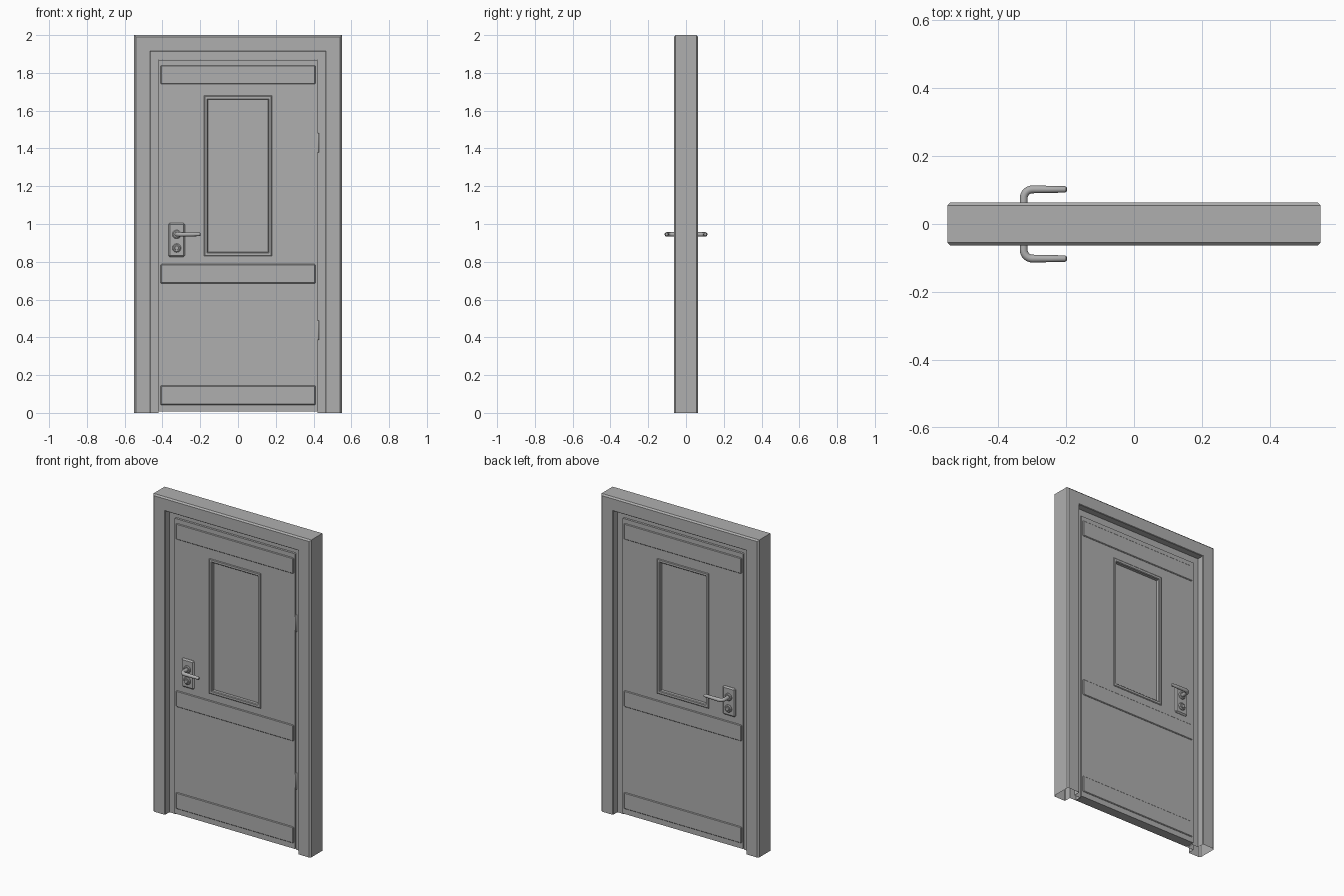
import bpy, bmesh, math
from mathutils import Vector

if "Cube" in bpy.data.objects:
    bpy.data.objects.remove(bpy.data.objects["Cube"])

# Darker grey shared by all parts
GREY = bpy.data.materials.new("dark_grey")
GREY.diffuse_color = (0.43, 0.43, 0.43, 1)
GREY.use_nodes = True
GREY.node_tree.nodes["Principled BSDF"].inputs["Base Color"].default_value = GREY.diffuse_color


def finish(name, bm, smooth=False):
    bmesh.ops.recalc_face_normals(bm, faces=bm.faces[:])
    me = bpy.data.meshes.new(name)
    bm.to_mesh(me)
    bm.free()
    me.materials.append(GREY)
    ob = bpy.data.objects.new(name, me)
    bpy.context.collection.objects.link(ob)
    if smooth:
        bpy.context.view_layer.objects.active = ob
        ob.select_set(True)
        bpy.ops.object.shade_smooth_by_angle(angle=math.radians(35))
        ob.select_set(False)
    return ob


def loft(name, rects, closed=True, cyclic=True):
    """Join a chain of rectangles (half width, bottom, top, y); closed=False leaves the bottom side open."""
    bm = bmesh.new()
    rings = [[bm.verts.new(p) for p in ((-w, y, a), (-w, y, b), (w, y, b), (w, y, a))]
             for w, a, b, y in rects]
    for i in range(len(rings) if cyclic else len(rings) - 1):
        r, q = rings[i], rings[(i + 1) % len(rings)]
        for j in range(4 if closed else 3):
            k = (j + 1) % 4
            bm.faces.new((r[j], r[k], q[k], q[j]))
    return finish(name, bm)


def box(name, x0, x1, y0, y1, z0, z1):
    bm = bmesh.new()
    bmesh.ops.create_cube(bm, size=1)
    for v in bm.verts:
        v.co = Vector(((x0 + x1) / 2 + v.co.x * (x1 - x0),
                       (y0 + y1) / 2 + v.co.y * (y1 - y0),
                       (z0 + z1) / 2 + v.co.z * (z1 - z0)))
    return finish(name, bm)


def tube(name, path, radii, sides=20):
    """Round tube along a path, capped at both ends."""
    bm = bmesh.new()
    rings = []
    for i, p in enumerate(path):
        t = (path[min(i + 1, len(path) - 1)] - path[max(i - 1, 0)]).normalized()
        ref = Vector((0, 0, 1)) if abs(t.z) < 0.9 else Vector((1, 0, 0))
        u = t.cross(ref).normalized()
        v = t.cross(u)
        rings.append([bm.verts.new(p + radii[i] * (math.cos(a) * u + math.sin(a) * v))
                      for a in (2 * math.pi * k / sides for k in range(sides))])
    for r, q in zip(rings, rings[1:]):
        for k in range(sides):
            n = (k + 1) % sides
            bm.faces.new((r[k], r[n], q[n], q[k]))
    bm.faces.new(rings[0])
    bm.faces.new(rings[-1])
    return finish(name, bm, True)


def bevel(ob, width, segments=1):
    m = ob.modifiers.new("bevel", 'BEVEL')
    m.width, m.segments = width, segments
    return ob


# Door frame: chamfered outer block with a central stop, open at the floor
W, D, C, STOP = 0.55, 0.064, 0.009, 0.02
profile = [(0, -D + C), (C, -D), (0.083, -D), (0.086, -D + 0.003), (0.086, -STOP), (0.13, -STOP)]
profile += [(d, -y) for d, y in reversed(profile)]
loft("door_frame", [(W - d, 0, 2 - d, y) for d, y in profile], closed=False)

# Door leaf with a window opening
F = 0.03
outer, hole = (0.42, 0.008, 1.868), (0.162, 0.848, 1.662)
loft("door_leaf", [outer + (-F,), hole + (-F,), hole + (F,), outer + (F,)])
box("window_pane", -0.163, 0.163, -0.012, 0.012, 0.847, 1.663)

# Parts repeated on the front and back
HX, HZ = -0.325, 0.945
for s, side in ((-1, "front"), (1, "back")):
    # Window trim
    a, b = 0.83, 1.68
    steps = [(0, F - 0.002), (0.0, F + 0.001), (0.004, F + 0.004),
             (0.017, F + 0.004), (0.021, F), (0.021, 0.011)]
    loft(f"window_trim_{side}", [(0.18 - d, a + d, b - d, s * y) for d, y in steps], cyclic=False)

    # Raised horizontal bands
    for part, z0, z1 in (("lower", 0.042, 0.145), ("middle", 0.685, 0.787), ("upper", 1.74, 1.84)):
        ys = sorted((s * (F - 0.005), s * (F + 0.005)))
        bevel(box(f"{part}_band_{side}", -0.41, 0.41, *ys, z0, z1), 0.004)

    # Handle plate
    ys = sorted((s * (F - 0.008), s * (F + 0.01)))
    bevel(box(f"handle_plate_{side}", HX - 0.044, HX + 0.044, *ys, 0.825, 1.005), 0.008)

    # Lever handle: collar, then a stem bending into the grip
    def at(y, z=HZ):
        return Vector((HX, s * y, z))
    tube(f"handle_collar_{side}", [at(F), at(0.044), at(0.048)], [0.023, 0.023, 0.018], 24)
    R, Y = 0.026, 0.102
    path = [at(0.04), at(0.06)]
    for k in range(9):
        t = math.pi / 2 * k / 8
        path.append(Vector((HX + R * (1 - math.cos(t)), s * (Y - R + R * math.sin(t)), HZ)))
    path += [Vector((x, s * Y, HZ)) for x in (-0.25, -0.204, -0.2, -0.198)]
    tube(f"lever_handle_{side}", path, [0.0115] * 11 + [0.0105, 0.0095, 0.008, 0.005])

    # Lock cylinder
    tube(f"lock_ring_{side}", [at(F, 0.873), at(0.044, 0.873), at(0.048, 0.873)], [0.023, 0.023, 0.018], 24)
    tube(f"lock_core_{side}", [at(F, 0.873), at(0.051, 0.873), at(0.053, 0.873)], [0.012, 0.012, 0.010], 24)

# Hinge knuckles on the front right edge
for part, z0, z1 in (("lower", 0.385, 0.49), ("upper", 1.378, 1.483)):
    tube(f"{part}_hinge", [Vector((0.424, -0.026, z)) for z in (z0, z0 + 0.003, z1 - 0.003, z1)],
         [0.004, 0.006, 0.006, 0.004], 16)
